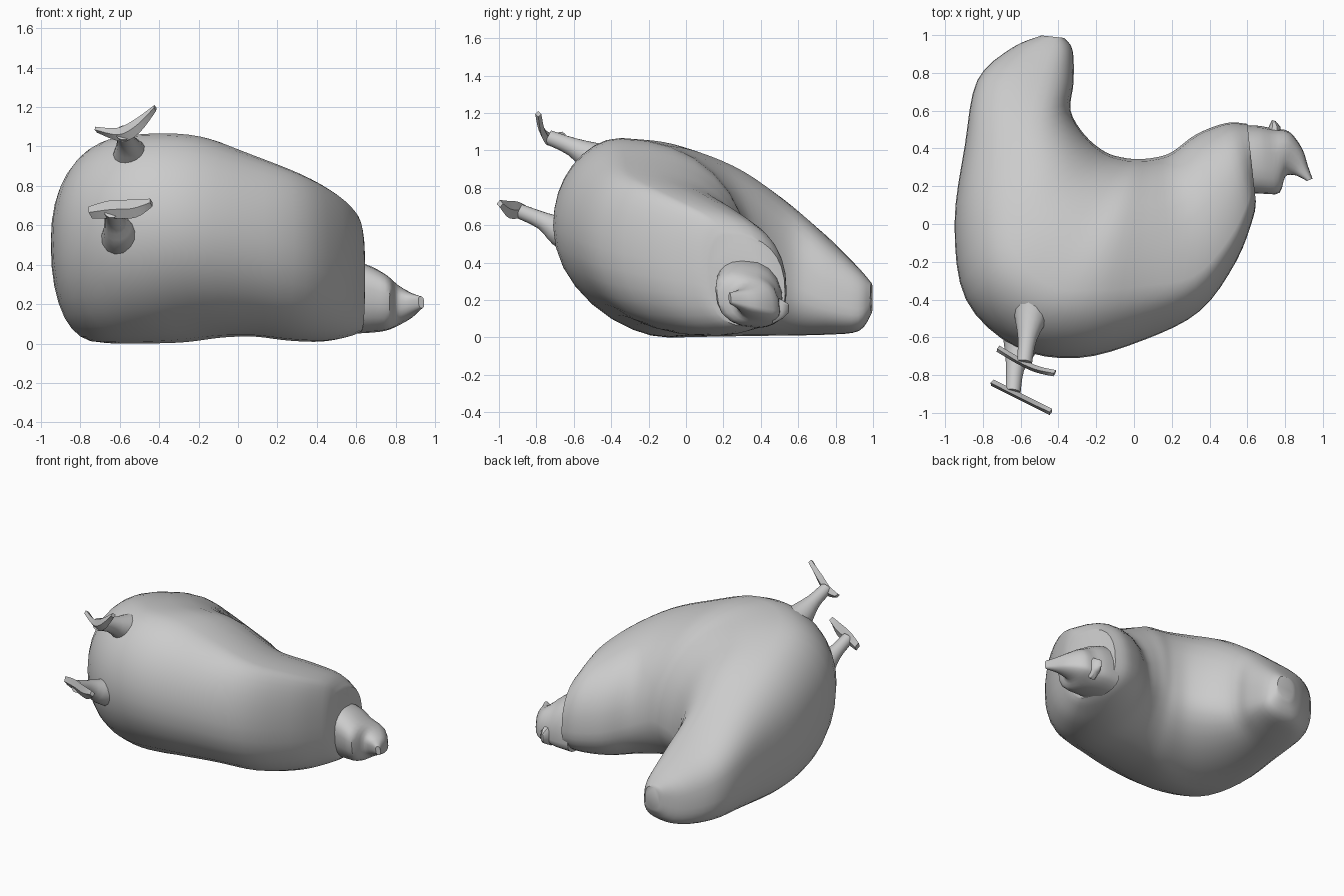
import bpy, bmesh, math
from mathutils import Vector

if "Cube" in bpy.data.objects:
    bpy.data.objects.remove(bpy.data.objects["Cube"])


def finish(name, rings, angle=40):
    """Skin a list of closed rings, cap both ends."""
    bm = bmesh.new()
    vs = [[bm.verts.new(p) for p in r] for r in rings]
    n = len(vs[0])
    for a, b in zip(vs, vs[1:]):
        for i in range(n):
            j = (i + 1) % n
            bm.faces.new((a[i], a[j], b[j], b[i]))
    bm.faces.new(vs[0])
    bm.faces.new(vs[-1])
    bmesh.ops.recalc_face_normals(bm, faces=bm.faces)
    me = bpy.data.meshes.new(name)
    bm.to_mesh(me)
    bm.free()
    ob = bpy.data.objects.new(name, me)
    bpy.context.collection.objects.link(ob)
    bpy.ops.object.select_all(action='DESELECT')
    ob.select_set(True)
    bpy.context.view_layer.objects.active = ob
    bpy.ops.object.shade_smooth_by_angle(angle=math.radians(angle))
    return ob


def spline(rows, steps):
    """Catmull-Rom interpolation of parameter rows."""
    out = []
    for k in range(len(rows) - 1):
        p = [rows[max(0, min(len(rows) - 1, k + d))] for d in (-1, 0, 1, 2)]
        for s in range(steps):
            t = s / steps
            out.append([0.5 * (2 * b + (c - a) * t + (2 * a - 5 * b + 4 * c - d) * t * t
                               + (3 * b - a - 3 * c + d) * t ** 3)
                        for a, b, c, d in zip(*p)])
    return out + [list(rows[-1])]


def power(v, n):
    return math.copysign(abs(v) ** (2 / n), v)


def section(row, segs=32, tilt=.1):
    """Rounded slice from an inner to an outer edge; ct/cb place the crest and the base."""
    ix, iy, ox, oy, zb, zt, ct, cb = row
    ring = []
    for k in range(segs):
        a = 2 * math.pi * k / segs
        n = (2.35 if math.sin(a) > 0 else 2.25) + .4 * oy
        u, w = power(math.cos(a), n), power(math.sin(a), n)
        c = ct if w > 0 else cb
        t = c + (1 - c) * u if u > 0 else c + c * u
        zm = zb + (.45 + tilt * u) * (zt - zb)
        z = zm + w * ((zt - zm) if w > 0 else (zm - zb))
        ring.append((ix + (ox - ix) * t, iy + (oy - iy) * t, z))
    return ring


# Body: fan of slices from tail tip round the back to the neck
body = [
    (-.37, .985, -.49, .998, .13, .29, .5, .5),
    (-.325, .92, -.65, .93, .035, .37, .5, .5),
    (-.32, .75, -.83, .76, .015, .54, .5, .5),
    (-.335, .60, -.895, .42, .01, .74, .55, .55),
    (-.26, .47, -.95, .0, .005, .92, .6, .62),
    (-.15, .38, -.89, -.40, .0, 1.03, .66, .58),
    (-.05, .35, -.63, -.65, .005, 1.065, .68, .42),
    (.02, .345, -.30, -.71, .03, 1.05, .66, .33),
    (.10, .35, .05, -.615, .035, .96, .7, .33),
    (.20, .38, .35, -.46, .015, .86, .78, .38),
    (.33, .475, .54, -.20, .01, .755, .82, .45),
    (.49, .535, .63, .03, .035, .65, .82, .5),
    (.60, .53, .645, .12, .06, .55, .76, .5),
]
finish("body", [section(r) for r in spline(body, 4)])

# Head tapering to the beak
head = [
    (.56, .52, .61, .165, .05, .42),
    (.66, .52, .69, .16, .055, .39),
    (.735, .505, .77, .165, .065, .345),
    (.82, .49, .80, .25, .09, .30),
    (.89, .40, .84, .26, .125, .265),
    (.92, .31, .875, .25, .155, .25),
    (.945, .24, .915, .228, .18, .24),
]
finish("head", [section((*r, .62, .4), 20, .2) for r in spline(head, 3)])

# Small comb on the crown
comb = [(.70, .47, .78, .46, .07, .23), (.715, .52, .775, .515, .10, .20),
        (.73, .55, .75, .545, .13, .18)]
finish("comb", [section((*r, .5, .5), 10, 0) for r in comb])


def leg(name, path):
    """Tapered round tube along a path of x, y, z, radius."""
    rings = []
    axis = (Vector(path[-1][:3]) - Vector(path[0][:3])).normalized()
    side = axis.cross(Vector((0, 0, 1))).normalized()
    up = side.cross(axis)
    for x, y, z, r in spline(path, 3):
        rings.append([Vector((x, y, z)) + r * (math.cos(a) * side + math.sin(a) * up)
                      for a in (2 * math.pi * k / 14 for k in range(14))])
    finish(name, rings)


def foot(name, path, thick):
    """Thin curved plate; each point carries its half height."""
    nrm = Vector((.4, .9, 0)).normalized() * thick
    rings = []
    for x, y, z, h in spline(path, 4):
        c, up = Vector((x, y, z)), Vector((-.3 * h, 0, h))
        rings.append([c + up, c + nrm, c - up, c - nrm])
    finish(name, rings)


# Two legs with thin feet
leg("upper_leg", [(-.54, -.41, .93, .105), (-.545, -.49, .955, .09),
                  (-.565, -.61, 1.02, .05), (-.58, -.735, 1.07, .04)])
leg("lower_leg", [(-.595, -.58, .54, .105), (-.605, -.68, .57, .08),
                  (-.63, -.77, .625, .048), (-.64, -.89, .675, .04)])
foot("upper_foot", [(-.72, -.66, 1.085, .015), (-.60, -.73, 1.06, .035),
                    (-.51, -.77, 1.105, .035), (-.42, -.79, 1.195, .015)], .018)
foot("lower_foot", [(-.75, -.84, .665, .03), (-.64, -.895, .68, .045),
                    (-.53, -.95, .685, .045), (-.44, -.995, .715, .02)], .018)
